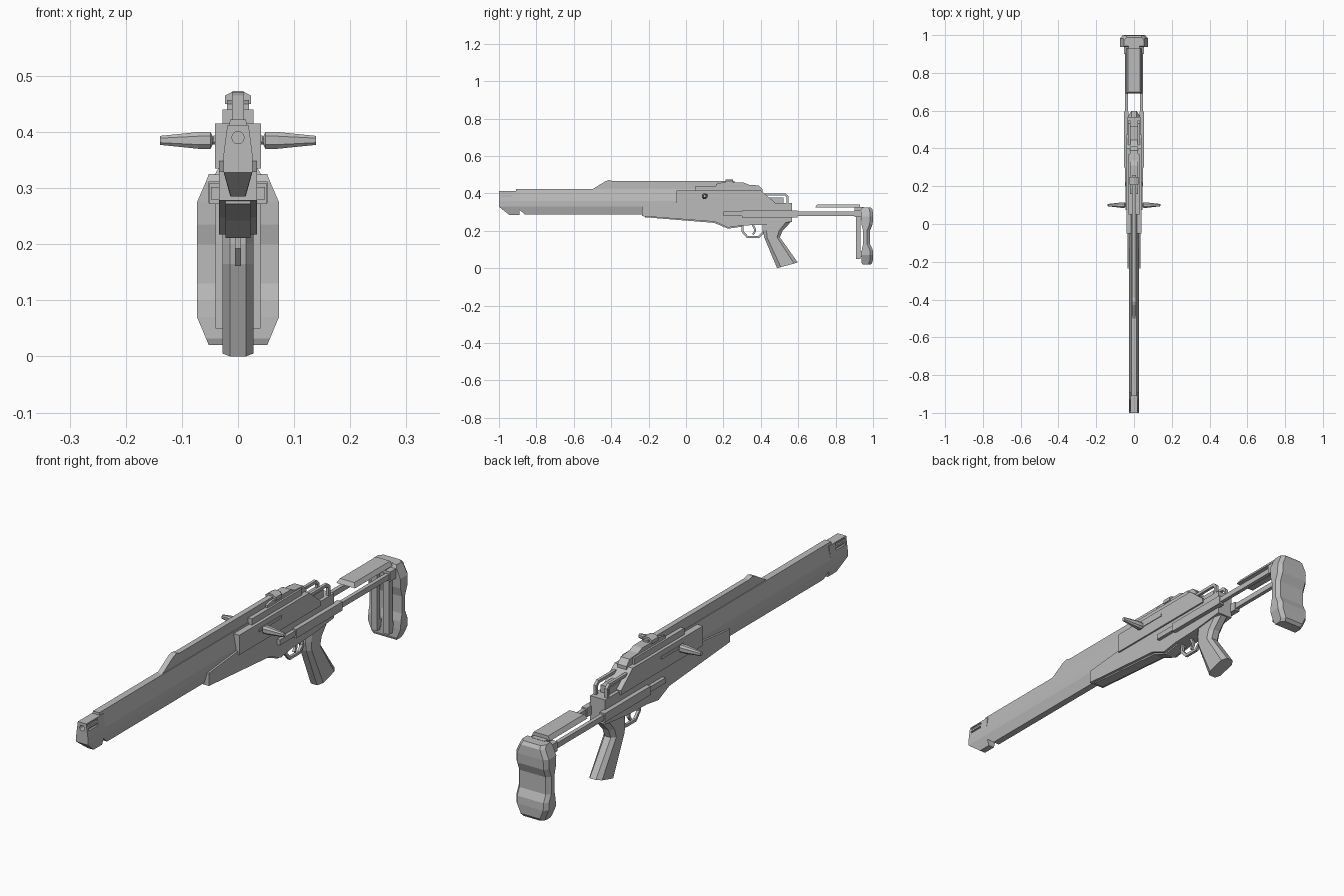
import bpy, bmesh, math
from mathutils import Vector

grey = bpy.data.materials.new("gunmetal_grey")
grey.diffuse_color = (0.5, 0.5, 0.5, 1)


def loft(name, rings):
    """Skin a list of equal-length closed rings and cap both ends."""
    bm = bmesh.new()
    vs = [[bm.verts.new(p) for p in r] for r in rings]
    n = len(vs[0])
    for a, b in zip(vs, vs[1:]):
        for i in range(n):
            j = (i + 1) % n
            bm.faces.new((a[i], a[j], b[j], b[i]))
    bm.faces.new(vs[0])
    bm.faces.new(vs[-1])
    bmesh.ops.recalc_face_normals(bm, faces=bm.faces)
    me = bpy.data.meshes.new(name)
    bm.to_mesh(me)
    bm.free()
    ob = bpy.data.objects.new(name, me)
    bpy.context.collection.objects.link(ob)
    me.materials.append(grey)
    return ob


def side_profile(name, pts, half, cx=0):
    """Extrude a (y, z) outline across x."""
    return loft(name, [[(cx + s * half, y, z) for y, z in pts] for s in (-1, 1)])


def box(name, x0, x1, y0, y1, z0, z1):
    pts = [(y0, z0), (y1, z0), (y1, z1), (y0, z1)]
    return side_profile(name, pts, (x1 - x0) / 2, (x0 + x1) / 2)


def pair(name, x0, x1, *dims):
    """Matching boxes on both sides."""
    box(name + "_right", x0, x1, *dims)
    box(name + "_left", -x1, -x0, *dims)


def wire(name, x, pts, r):
    """Square-section bent bar along (y, z) points."""
    rings = []
    ps = [Vector((0, y, z)) for y, z in pts]
    for i, p in enumerate(ps):
        a = (p - ps[i - 1]).normalized() if i else None
        b = (ps[i + 1] - p).normalized() if i < len(ps) - 1 else None
        t = ((a or b) + (b or a)).normalized()
        side = Vector((0, -t.z, t.y)) * r / max(0.5, t.dot(a or b))
        rings.append([(x + sx * r, p.y + k * side.y, p.z + k * side.z)
                      for sx, k in ((-1, -1), (1, -1), (1, 1), (-1, 1))])
    return loft(name, rings)


def cut(target, cutter):
    m = target.modifiers.new("cut", 'BOOLEAN')
    m.operation = 'DIFFERENCE'
    m.solver = 'EXACT'
    m.object = cutter
    cutter.hide_render = True
    cutter.hide_viewport = True


def barrel_ring(y, bottom, top):
    half = [bottom, (0.026, 0.33), (0.026, 0.358), top]
    return [(x, y, z) for x, z in half] + [(-x, y, z) for x, z in reversed(half)]


# Muzzle block with bore and side vents
muzzle = loft("muzzle", [barrel_ring(-1.0, (0.025, 0.328), (0.019, 0.412)),
                         barrel_ring(-0.945, (0.013, 0.285), (0.019, 0.412)),
                         barrel_ring(-0.89, (0.013, 0.285), (0.019, 0.412))])
bore = loft("bore_cutter", [[(0.011 * math.cos(k * math.pi / 6), y,
                              0.39 + 0.011 * math.sin(k * math.pi / 6)) for k in range(12)]
                            for y in (-1.02, -0.93)])
cut(muzzle, bore)
for i, z in enumerate((0.381, 0.398)):
    for s in (-1, 1):
        cut(muzzle, box(f"vent_cutter_{i}_{s}", s * 0.024 - 0.009, s * 0.024 + 0.009,
                        -0.99, -0.93, z, z + 0.009))

# Long barrel shroud
loft("barrel_shroud", [barrel_ring(-0.91, (0.0255, 0.3285), (0.014, 0.422)),
                       barrel_ring(-0.86, (0.014, 0.286), (0.014, 0.422)),
                       barrel_ring(0.1, (0.014, 0.286), (0.014, 0.422))])

# Top rail, front sight and covers
side_profile("top_rail", [(-0.5, 0.41), (-0.5, 0.422), (-0.43, 0.465), (-0.41, 0.471),
                          (-0.39, 0.465), (0.26, 0.465), (0.26, 0.41)], 0.011)
side_profile("rear_cover", [(0.16, 0.41), (0.16, 0.45), (0.19, 0.457), (0.31, 0.457),
                            (0.335, 0.446), (0.39, 0.442), (0.41, 0.42), (0.41, 0.38)], 0.02)
box("cover_shoulder", -0.028, 0.028, 0.05, 0.37, 0.41, 0.44)
loft("rear_sight", [[(-0.023, y, 0.45), (0.023, y, 0.45), (0.023, y, 0.465),
                     (0.008, y, 0.473), (-0.008, y, 0.473), (-0.023, y, 0.465)]
                    for y in (0.21, 0.25)])

# Receiver body
side_profile("upper_receiver", [(-0.05, 0.335), (-0.05, 0.415), (0.4, 0.415),
                                (0.475, 0.352), (0.475, 0.335)], 0.041)
side_profile("lower_receiver", [(-0.235, 0.278), (-0.235, 0.33), (-0.05, 0.348), (0.567, 0.348),
                                (0.567, 0.248), (0.42, 0.232), (0.3, 0.228), (0.225, 0.217),
                                (0.155, 0.248)], 0.034)
side_profile("belly_strip", [(-0.22, 0.272), (-0.22, 0.29), (0.3, 0.26), (0.3, 0.222),
                             (0.225, 0.211), (0.15, 0.242)], 0.022)
box("rear_block", -0.02, 0.02, 0.4, 0.52, 0.34, 0.377)
pair("bolt_track", 0.040, 0.044, 0.075, 0.22, 0.382, 0.394)

# Tapered handles on both sides
for s, side in ((1, "right"), (-1, "left")):
    loft("bolt_handle_" + side,
         [[(s * x, 0.1 + a * dy, 0.385 + b * dz) for a, b in
           ((-1, -.5), (-.5, -1), (.5, -1), (1, -.5), (1, .5), (.5, 1), (-.5, 1), (-1, .5))]
          for x, dy, dz in ((0.038, 0.008, 0.007), (0.045, 0.008, 0.007), (0.049, 0.014, 0.015),
                            (0.07, 0.014, 0.015), (0.139, 0.006, 0.008))])
    # Bent guard bars behind the cover
    wire("guard_bar_" + side, s * 0.025, [(0.39, 0.394), (0.53, 0.394), (0.543, 0.382),
                                          (0.543, 0.34)], 0.006)

# Trigger guard and trigger
wire("trigger_guard", 0, [(0.3, 0.235), (0.303, 0.195), (0.328, 0.167), (0.39, 0.167),
                          (0.413, 0.19), (0.415, 0.235)], 0.0055)
wire("trigger", 0, [(0.355, 0.235), (0.368, 0.21), (0.368, 0.195), (0.358, 0.18)], 0.005)

# Faceted pistol grip: front and back (y, z) at each level
grip = []
for (fy, fz), (by, bz) in [((0.487, 0.0), (0.598, 0.03)), ((0.418, 0.165), (0.502, 0.165)),
                           ((0.412, 0.2), (0.516, 0.2)), ((0.412, 0.245), (0.566, 0.252))]:
    grip.append([(x, fy + t * (by - fy), fz + t * (bz - fz)) for t, x in
                 ((0, .014), (.18, .028), (.82, .028), (1, .014),
                  (1, -.014), (.82, -.028), (.18, -.028), (0, -.014))])
loft("grip", grip)

# Stock rods with sleeves and end blocks
pair("stock_rod", 0.032, 0.048, 0.2, 0.94, 0.28, 0.302)
pair("rod_sleeve", 0.028, 0.052, 0.3, 0.595, 0.272, 0.308)
pair("rod_end_block", 0.026, 0.053, 0.9, 0.95, 0.273, 0.312)

# Cheek rest slab
loft("cheek_rest", [[(-0.042, y0, 0.323), (0.042, y0, 0.323),
                     (0.032, y1, 0.34), (-0.032, y1, 0.34)]
                    for y0, y1 in ((0.69, 0.7), (0.93, 0.93))])
box("cheek_bracket", -0.03, 0.03, 0.9, 0.95, 0.3, 0.326)

# Butt posts and contoured butt pad
pair("butt_post", 0.014, 0.04, 0.91, 0.932, 0.05, 0.31)
pair("butt_post_foot", 0.014, 0.04, 0.925, 0.95, 0.06, 0.09)
pad = []
for z, w, y0, y1 in [(0.02, 0.052, 0.943, 0.988), (0.032, 0.057, 0.938, 0.998),
                     (0.07, 0.073, 0.938, 1.0), (0.1, 0.073, 0.94, 0.998),
                     (0.13, 0.073, 0.947, 0.984), (0.2, 0.073, 0.947, 0.984),
                     (0.235, 0.073, 0.938, 0.998), (0.275, 0.073, 0.936, 1.0),
                     (0.312, 0.057, 0.936, 0.998), (0.325, 0.052, 0.943, 0.988)]:
    pad.append([(-w, y0, z), (w, y0, z), (w, y1 - 0.016, z), (w - 0.014, y1, z),
                (0.014 - w, y1, z), (-w, y1 - 0.016, z)])
loft("butt_pad", pad)
